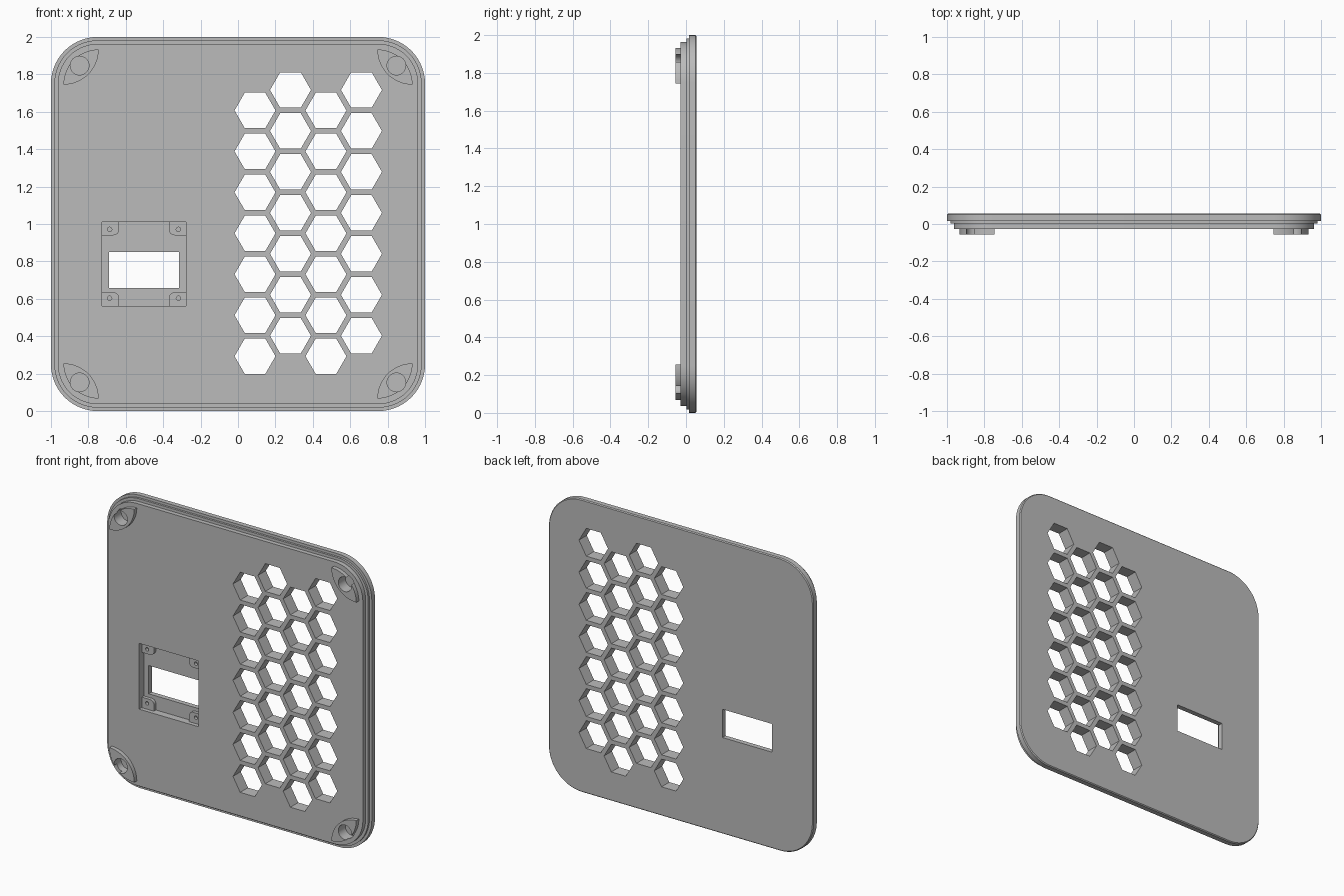
import bpy, bmesh, math

if "Cube" in bpy.data.objects:
    bpy.data.objects.remove(bpy.data.objects["Cube"])

grey = bpy.data.materials.new("plain grey")
grey.diffuse_color = (0.5, 0.5, 0.5, 1)
grey.use_nodes = True
grey.node_tree.nodes["Principled BSDF"].inputs["Base Color"].default_value = grey.diffuse_color


def finish(bm, name):
    bmesh.ops.recalc_face_normals(bm, faces=bm.faces[:])
    me = bpy.data.meshes.new(name)
    bm.to_mesh(me)
    bm.free()
    me.materials.append(grey)
    ob = bpy.data.objects.new(name, me)
    bpy.context.collection.objects.link(ob)
    return ob


def loft(bm, rings):
    """Skin matching rings of (x, y, z) points and cap both ends."""
    rows = [[bm.verts.new(p) for p in r] for r in rings]
    n = len(rows[0])
    for a, b in zip(rows, rows[1:]):
        for i in range(n):
            bm.faces.new((a[i], a[(i + 1) % n], b[(i + 1) % n], b[i]))
    bm.faces.new(rows[0])
    bm.faces.new(rows[-1])


def prisms(name, outlines, y0, y1):
    """Extrude several x-z outlines along y into one mesh."""
    bm = bmesh.new()
    for o in outlines:
        loft(bm, [[(x, y, z) for x, z in o] for y in (y0, y1)])
    return finish(bm, name)


def arc(cx, cz, r, a0, a1, n):
    return [(cx + r * math.cos(math.radians(a0 + (a1 - a0) * i / n)),
             cz + r * math.sin(math.radians(a0 + (a1 - a0) * i / n))) for i in range(n + 1)]


def ngon(cx, cz, r, n):
    return arc(cx, cz, r, 0, 360, n)[:-1]


def rect(x0, x1, z0, z1):
    return [(x0, z0), (x1, z0), (x1, z1), (x0, z1)]


def combine(base, tool, op):
    m = base.modifiers.new(tool.name, 'BOOLEAN')
    m.object, m.operation, m.solver = tool, op, 'EXACT'
    bpy.context.view_layer.objects.active = base
    bpy.ops.object.modifier_apply(modifier=m.name)
    bpy.data.objects.remove(tool)


SIGNS = [(sx, sz) for sx in (-1, 1) for sz in (-1, 1)]

# Stepped plate with rounded corners
BACK, FRONT, TIP = 0.056, -0.028, -0.056


def plate_ring(inset, y):
    c, r = 0.75, 0.25 - inset
    pts = []
    for cx, cz, a in ((c, c, 0), (-c, c, 90), (-c, -c, 180), (c, -c, 270)):
        pts += arc(cx, cz, r, a, a + 90, 14)
    return [(x, y, z + 1) for x, z in pts]


bm = bmesh.new()
loft(bm, [plate_ring(*p) for p in (
    (0.006, BACK), (0, 0.05), (0, 0.016), (0.018, 0.016),
    (0.018, 0.002), (0.037, 0.002), (0.037, FRONT))])
plate = finish(bm, "panel")

# Leaf-shaped corner bosses with blind holes
lo, hi = 0.745, 0.933
leaf = arc(lo, lo, hi - lo, 0, 90, 16) + arc(hi, hi, hi - lo, 180, 270, 16)[1:-1]
combine(plate, prisms("bosses", [[(sx * x, 1 + sz * z) for x, z in leaf] for sx, sz in SIGNS],
                      TIP, FRONT + 0.01), 'UNION')
combine(plate, prisms("boss_holes", [ngon(sx * 0.847, 1 + sz * 0.847, 0.05, 32) for sx, sz in SIGNS],
                      -0.1, 0.02), 'DIFFERENCE')

# Square recess with four rounded mounting pads
CX, CZ, HALF, FLOOR, PAD = -0.5025, 0.787, 0.2248, 0.022, 0.0
combine(plate, prisms("recess", [rect(CX - HALF, CX + HALF, CZ - HALF, CZ + HALF)],
                      -0.1, FLOOR), 'DIFFERENCE')
out, px, pz, r = HALF + 0.01, HALF - 0.092, HALF - 0.072, 0.03
pad = [(out, out), (px, out)] + arc(px + r, pz + r, r, 180, 270, 6) + [(out, pz)]
combine(plate, prisms("pads", [[(CX + sx * x, CZ + sz * z) for x, z in pad] for sx, sz in SIGNS],
                      PAD, FLOOR + 0.01), 'UNION')
combine(plate, prisms("screw_holes", [ngon(CX + sx * 0.184, CZ + sz * 0.184, 0.012, 16) for sx, sz in SIGNS],
                      -0.1, FLOOR), 'DIFFERENCE')

# Window through the recess floor
combine(plate, prisms("window", [rect(-0.69, -0.315, 0.658, 0.851)], -0.1, 0.1), 'DIFFERENCE')

# Honeycomb vent: four staggered columns of seven
PITCH = 0.219
cells = [ngon(0.091 + col * PITCH * math.sqrt(0.75),
              0.293 + (row + 0.5 * (col % 2)) * PITCH, 0.1095, 6)
         for col in range(4) for row in range(7)]
combine(plate, prisms("vents", cells, -0.1, 0.1), 'DIFFERENCE')

bpy.ops.object.select_all(action='DESELECT')
plate.select_set(True)
bpy.context.view_layer.objects.active = plate
bpy.ops.object.shade_smooth_by_angle(angle=math.radians(25))
